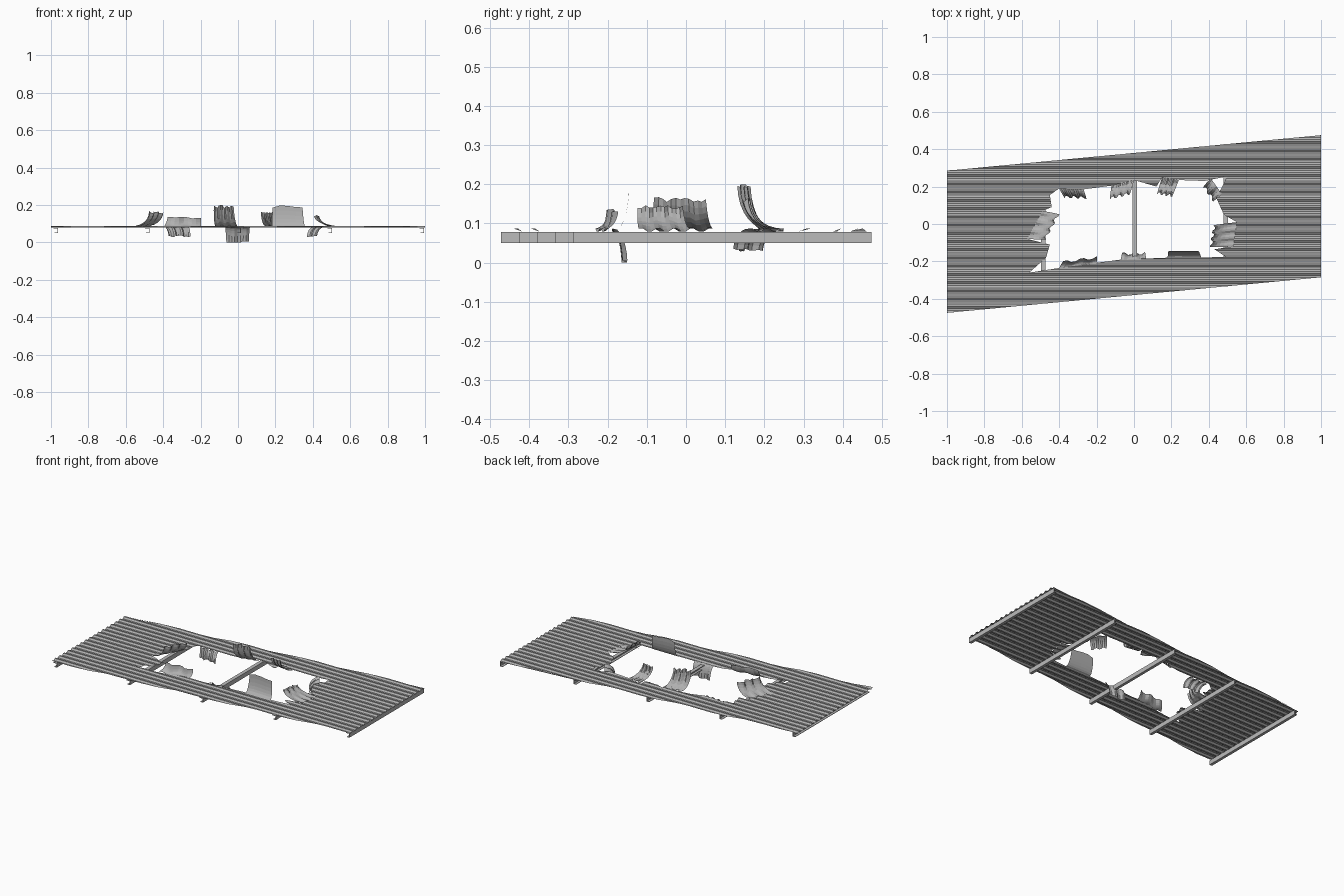
import bpy, bmesh, math, random
from mathutils import Vector
from mathutils.geometry import delaunay_2d_cdt

if "Cube" in bpy.data.objects:
    bpy.data.objects.remove(bpy.data.objects["Cube"])

random.seed(4)
SHEAR, HALF, Z0, AMP, PITCH = 0.095, 0.38, 0.083, 0.004, 0.044


def material(name, v):
    m = bpy.data.materials.new(name)
    m.diffuse_color = (v, v, v, 1)
    m.use_nodes = True
    m.node_tree.nodes["Principled BSDF"].inputs["Base Color"].default_value = m.diffuse_color
    return m


sheet_mat = material("weathered grey steel", 0.44)
purlin_mat = material("light grey steel", 0.5)


def make(name, verts, faces, mat):
    me = bpy.data.meshes.new(name)
    me.from_pydata(verts, [], faces)
    me.materials.append(mat)
    ob = bpy.data.objects.new(name, me)
    bpy.context.collection.objects.link(ob)
    return ob


def wave(s):
    # trapezoid corrugation, s measured in pitches
    k = (s % 1) * 4
    i = int(k) % 4
    p = (1, 1, -1, -1, 1)
    return p[i] + (p[i + 1] - p[i]) * (k - int(k))


def inside(x, y, poly):
    hit = False
    for i in range(len(poly)):
        (x1, y1), (x2, y2) = poly[i - 1], poly[i]
        if (y1 > y) != (y2 > y) and x < (x2 - x1) * (y - y1) / (y2 - y1) + x1:
            hit = not hit
    return hit


# torn outline of the hole, anticlockwise from the front left
hole = [(-.56, -.26), (-.40, -.235), (-.22, -.21), (-.07, -.19), (.06, -.185),
        (.18, -.18), (.36, -.18), (.49, -.175), (.43, -.135), (.53, -.12),
        (.55, .01), (.48, .05), (.44, .14), (.50, .255), (.375, .23),
        (.24, .235), (.15, .25), (.12, .20), (0, .235), (-.12, .205),
        (-.27, .185), (-.40, .19), (-.45, .155), (-.44, .09), (-.49, .07),
        (-.57, -.08), (-.45, -.11), (-.47, -.18)]
outer = [(-1, -HALF - SHEAR), (1, -HALF + SHEAR), (1, HALF + SHEAR), (-1, HALF - SHEAR)]

# corrugated sheet: crease lines and outlines triangulated together
pts, edges = [], []
for loop in (outer, hole):
    b = len(pts)
    pts += [Vector(p) for p in loop]
    edges += [(b + i, b + (i + 1) % len(loop)) for i in range(len(loop))]
step = PITCH / 4
for k in range(-int(.48 / step), int(.48 / step) + 1):
    y = k * step
    xa = max(-1, (y - HALF) / SHEAR)
    xb = min(1, (y + HALF) / SHEAR)
    if xb - xa > 0.01:
        pts += [Vector((xa, y)), Vector((xb, y))]
        edges.append((len(pts) - 2, len(pts) - 1))
v2, _, tris, *_ = delaunay_2d_cdt(pts, edges, [], 0, 1e-5)
keep = []
for t in tris:
    c = sum((v2[i] for i in t), Vector((0, 0))) / len(t)
    if inside(c.x, c.y, outer) and not inside(c.x, c.y, hole):
        a, b, d = (v2[i] for i in t)
        up = (b - a).cross(d - a) > 0
        keep.append(tuple(t) if up else tuple(reversed(t)))
sheet = make("corrugated_sheet", [(v.x, v.y, Z0 + AMP * wave(v.y / PITCH)) for v in v2],
             keep, sheet_mat)
bm = bmesh.new()
bm.from_mesh(sheet.data)
bmesh.ops.delete(bm, geom=[v for v in bm.verts if not v.link_faces], context='VERTS')
bmesh.ops.dissolve_limit(bm, angle_limit=0.005, verts=bm.verts, edges=bm.edges)
bmesh.ops.triangulate(bm, faces=bm.faces)
bm.to_mesh(sheet.data)
bm.free()


def flap(name, a, b, reach, rise, folds, skew=0.0):
    """Torn tongue hinged on a-b, curling inward by reach and up (or down) by rise."""
    a, b, reach = Vector(a), Vector(b), Vector(reach)
    cols = max(folds * 4, 4)
    rows = 7
    verts, faces = [], []
    for j in range(cols + 1):
        u = j / cols
        rag = 1 - random.random() * 0.10 - skew * u
        for i in range(rows + 1):
            t = i / rows * rag
            ang = t * math.pi / 2
            w = 0.5 + (u - 0.5) * (1 - 0.12 * t)
            rip = 0.006 * wave(u * folds) if folds else 0
            p = a.lerp(b, w) + reach * math.sin(ang)
            p += reach.normalized() * rip * math.sin(ang)
            z = Z0 + rise * (1 - math.cos(ang)) + rip * math.cos(ang) * 0.6
            verts.append((p.x, p.y, max(z, 0)))
    n = rows + 1
    up = (b - a).cross(reach) > 0
    for j in range(cols):
        for i in range(rows):
            f = (j * n + i, (j + 1) * n + i, (j + 1) * n + i + 1, j * n + i + 1)
            faces.append(f if up else f[::-1])
    ob = make(name, verts, faces, sheet_mat)
    ob.data.polygons.foreach_set("use_smooth", [False] * len(faces))


# torn flaps around the hole
flap("front_left_flap_up", (-.40, -.235), (-.20, -.207), (.01, .03), .054, 2)
flap("front_middle_flap_down", (-.07, -.19), (.065, -.185), (0, .03), -.09, 2)
flap("front_right_flap_up", (.18, -.18), (.36, -.18), (-.005, .035), .118, 0)
flap("right_end_flap_up", (.53, -.12), (.55, .01), (-.12, -.01), .064, 3)
flap("back_right_flap_down", (.47, .16), (.41, .245), (-.04, -.04), -.056, 2)
flap("back_right_flap_up", (.24, .235), (.15, .25), (-.03, -.085), .082, 3)
flap("back_middle_flap_up", (0, .235), (-.12, .205), (-.015, -.07), .118, 3)
flap("back_left_flap_down", (-.27, .185), (-.40, .19), (.02, -.045), -.055, 3)
flap("left_end_flap_up", (-.49, .07), (-.57, -.08), (.09, -.01), .084, 3)

# purlins: C sections under the sheet, ends following the skewed edges
T = 0.003
prof = [(-.012, .078), (.012, .078), (.012, .05), (-.006, .05), (-.006, .05 + T),
        (.012 - T, .05 + T), (.012 - T, .078 - T), (-.012, .078 - T)]
for k, x in enumerate((-.974, -.485, .003, .491, .983)):
    cy = x * SHEAR
    n = len(prof)
    verts = [(x + px, cy + s * HALF, pz) for s in (-1, 1) for px, pz in prof]
    faces = [(i, (i + 1) % n, n + (i + 1) % n, n + i) for i in range(n)]
    faces += [tuple(range(n)), tuple(range(n, 2 * n))]
    ob = make("purlin_%d" % (k + 1), verts, faces, purlin_mat)
    bm = bmesh.new()
    bm.from_mesh(ob.data)
    bmesh.ops.recalc_face_normals(bm, faces=bm.faces)
    bm.to_mesh(ob.data)
    bm.free()
